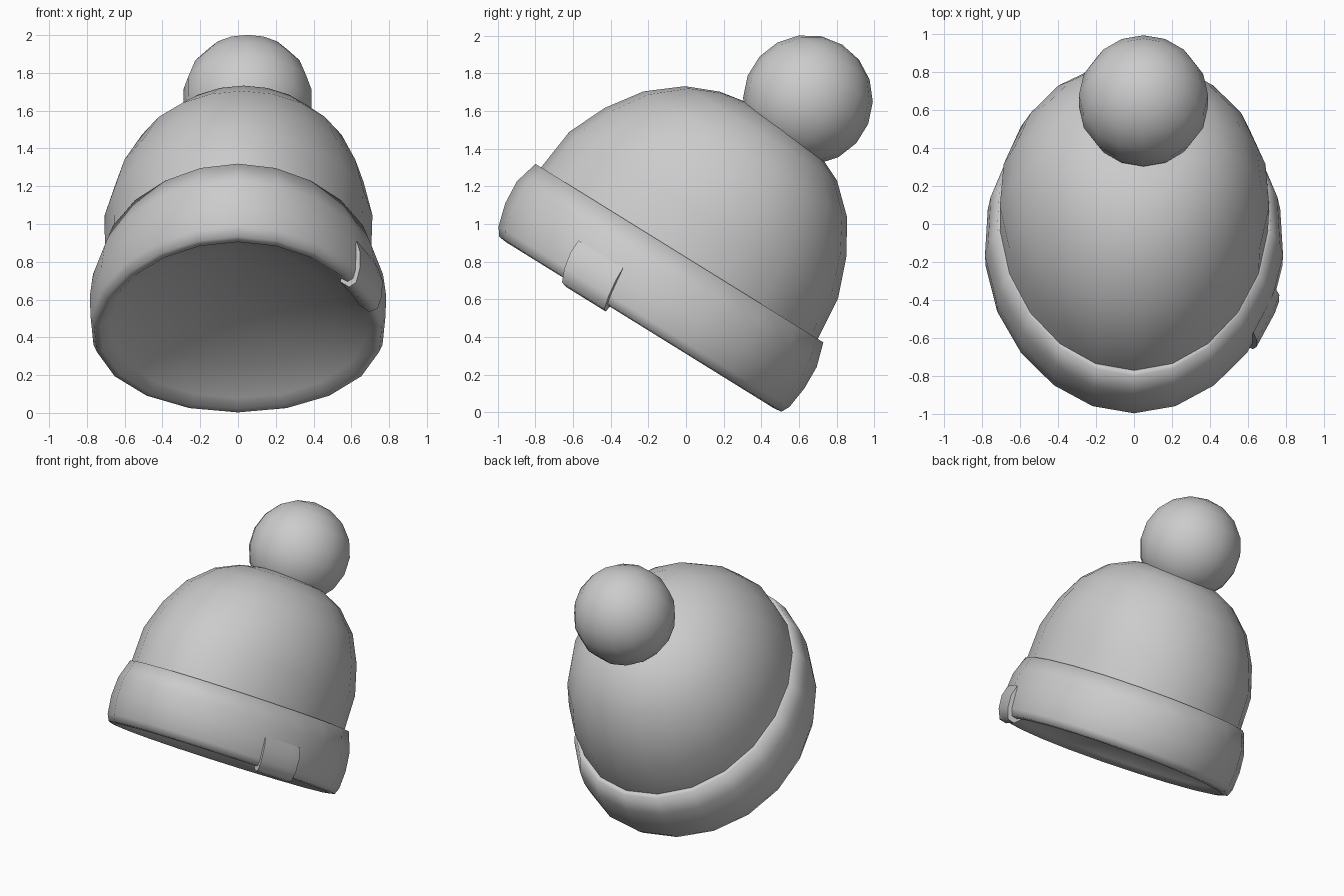
import bpy
import bmesh
from math import sin, cos, pi, radians
from mathutils import Matrix, Vector

if "Cube" in bpy.data.objects:
    bpy.data.objects.remove(bpy.data.objects["Cube"], do_unlink=True)

grey = bpy.data.materials.new("soft grey wool")
grey.use_nodes = True
COLOUR = (0.6, 0.6, 0.6, 1)
grey.diffuse_color = COLOUR
grey.node_tree.nodes["Principled BSDF"].inputs["Base Color"].default_value = COLOUR

# The hat leans back; its origin is the centre of the cuff's top edge
TILT = Matrix.Rotation(radians(-31.8), 4, "X")
LEAN = Matrix.Translation((0, -0.035, 0.845)) @ TILT
SEGMENTS = 20


def finish(bm, name, smooth_angle):
    bmesh.ops.remove_doubles(bm, verts=bm.verts, dist=0.0005)
    bmesh.ops.recalc_face_normals(bm, faces=bm.faces)
    mesh = bpy.data.meshes.new(name)
    bm.to_mesh(mesh)
    bm.free()
    mesh.materials.append(grey)
    obj = bpy.data.objects.new(name, mesh)
    bpy.context.collection.objects.link(obj)
    bpy.ops.object.select_all(action="DESELECT")
    obj.select_set(True)
    bpy.context.view_layer.objects.active = obj
    bpy.ops.object.shade_smooth_by_angle(angle=radians(smooth_angle))


def sweep(name, profile, angles, x_scale, widen, egg, sag, solid_arc=False, smooth_angle=100):
    """Turn a (radius, height) profile on an oval plan. The oval widens away
    from height zero, egg broadens its back, sag shifts it sideways."""
    bm = bmesh.new()
    rings = []
    for a in angles:
        ring = []
        for r, h in profile:
            x = r * cos(a) * (x_scale + widen * abs(h) + egg * sin(a)) + sag[0] * h * h
            y = r * sin(a) + sag[1] * h * h
            ring.append(bm.verts.new(LEAN @ Vector((x, y, h))))
        rings.append(ring)
    turns = len(rings) - 1 if solid_arc else len(rings)
    steps = len(profile) if solid_arc else len(profile) - 1
    for i in range(turns):
        a, b = rings[i], rings[(i + 1) % len(rings)]
        for j in range(steps):
            k = (j + 1) % len(profile)
            bm.faces.new((a[j], b[j], b[k], a[k]))
    if solid_arc:
        bm.faces.new(rings[0])
        bm.faces.new(rings[-1])
    bmesh.ops.dissolve_degenerate(bm, dist=0.0005, edges=bm.edges)
    finish(bm, name, smooth_angle)


full_turn = [2 * pi * i / SEGMENTS for i in range(SEGMENTS)]

# Crown: rounded dome that slumps slightly back and to one side
dome = [(0, 0.882), (0.15, 0.872), (0.31, 0.842), (0.475, 0.77), (0.637, 0.63),
        (0.755, 0.447), (0.84, 0.24), (0.865, 0), (0.865, -0.08)]
sweep("crown", dome, full_turn, 0.815, 0.12, 0.06, (0.05, 0.055))

# Folded cuff: rounded band closed underneath by a shallow hollow
CUFF_PLAN = (0.80, 0.15, 0.085, (0, 0.12))
cuff = [(0.85, -0.05), (0.855, 0), (0.90, 0), (0.937, -0.13), (0.935, -0.26),
        (0.91, -0.385), (0.883, -0.43), (0.84, -0.436), (0.79, -0.40),
        (0.60, -0.32), (0.30, -0.26), (0, -0.24)]
sweep("cuff", cuff, full_turn, *CUFF_PLAN)

# Tag folded round the lower edge of the cuff
tag = [(0.938, -0.225), (0.953, -0.30), (0.935, -0.39), (0.895, -0.46), (0.84, -0.47),
       (0.78, -0.42), (0.80, -0.38), (0.88, -0.38), (0.91, -0.30)]
sweep("tag", tag, [radians(a) for a in (-32, -18, -13.5)], *CUFF_PLAN,
      solid_arc=True, smooth_angle=60)

# Pompom: coarse ball on the crown, slightly off centre
bm = bmesh.new()
bmesh.ops.create_uvsphere(bm, u_segments=16, v_segments=9, radius=0.345)
bm.transform(Matrix.Translation((0.05, 0.648, 1.66)) @ TILT)
finish(bm, "pompom", 60)
